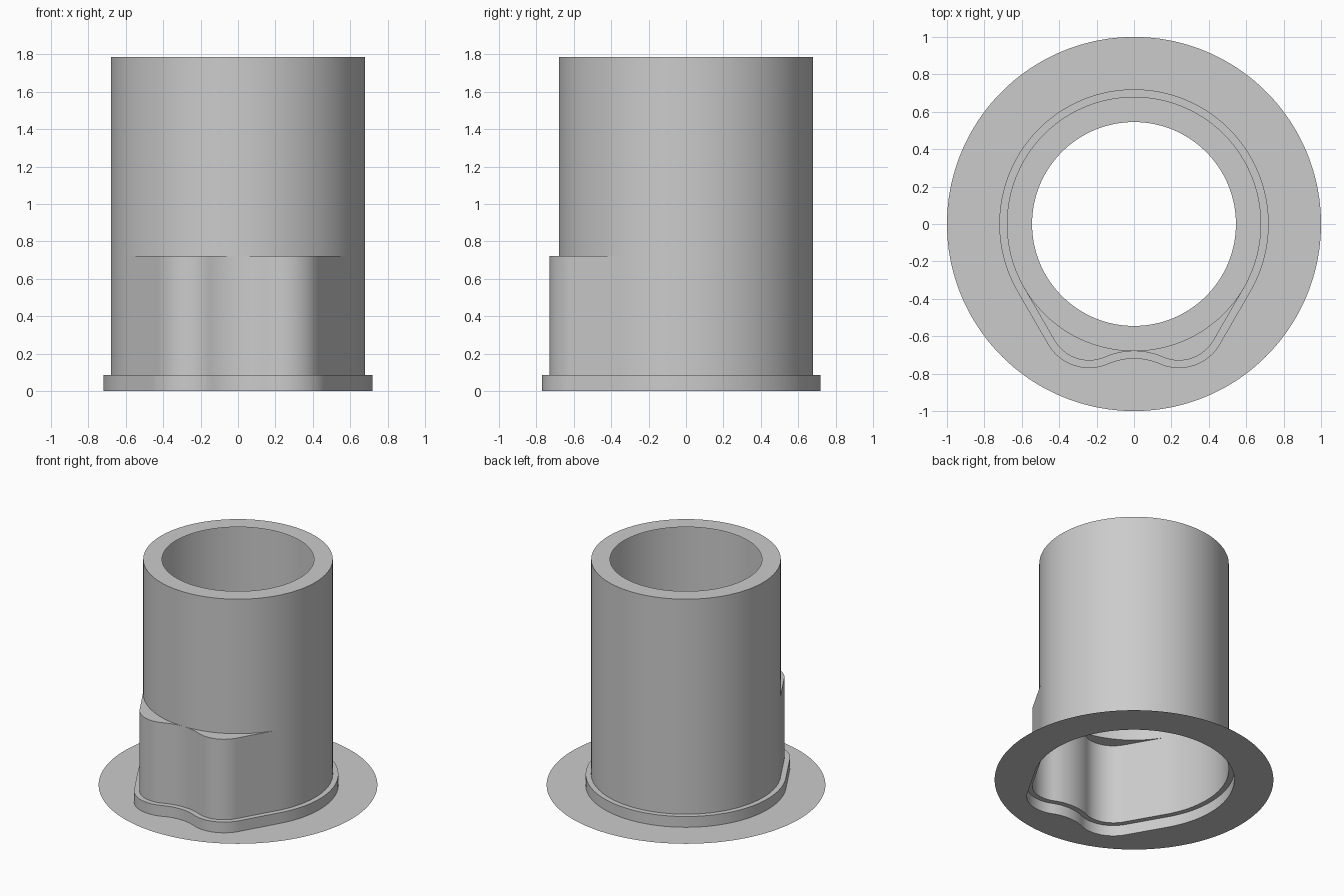
import bpy, bmesh, math
from mathutils import Vector

if "Cube" in bpy.data.objects:
    bpy.data.objects.remove(bpy.data.objects["Cube"])

R_BODY, R_BORE, R_FLANGE = 0.68, 0.545, 1.0
LIP = 0.04                                  # how far the collar stands out
Z_COLLAR, Z_BUMP, Z_TOP = 0.085, 0.722, 1.787

LOBE_X, LOBE_Y, LOBE_R = 0.24, -0.516, 0.214   # the two rounded lobes
DIP_R = 0.387                                  # hollow between the lobes
DIP_Y = -R_BODY - DIP_R

grey = bpy.data.materials.new("light grey")
grey.diffuse_color = (0.6, 0.6, 0.6, 1)
grey.use_nodes = True
grey.node_tree.nodes["Principled BSDF"].inputs["Base Color"].default_value = grey.diffuse_color


def arc(cx, cy, r, a0, a1, n):
    angles = [math.radians(a0 + (a1 - a0) * i / n) for i in range(n + 1)]
    return [Vector((cx + r * math.cos(a), cy + r * math.sin(a))) for a in angles]


def line(a, b, n=10):
    return [a.lerp(b, i / n) for i in range(1, n)]


def outline(d):
    """Round body with two lobes at the front, offset outwards by d."""
    t = math.degrees(math.atan2(LOBE_Y - DIP_Y, LOBE_X))
    back = arc(0, 0, R_BODY + d, -30, 210, 120)
    left = arc(-LOBE_X, LOBE_Y, LOBE_R + d, 210, 360 - t, 20)
    dip = arc(0, DIP_Y, DIP_R - d, 180 - t, t, 20)
    right = arc(LOBE_X, LOBE_Y, LOBE_R + d, 180 + t, 330, 20)
    return (back + line(back[-1], left[0]) + left + dip[1:-1]
            + right + line(right[-1], back[0]))


def ring(r, d=0.0):
    """Circle whose points line up with those of the outline."""
    return [p.normalized() * r for p in outline(d)]


def loft(name, sections):
    bm = bmesh.new()
    loops = [[bm.verts.new((p.x, p.y, z)) for p in pts] for pts, z in sections]
    for a, b in zip(loops, loops[1:]):
        for i in range(len(a)):
            j = (i + 1) % len(a)
            bm.faces.new((a[i], a[j], b[j], b[i]))
    bmesh.ops.remove_doubles(bm, verts=bm.verts, dist=0.0002)
    me = bpy.data.meshes.new(name)
    bm.to_mesh(me)
    bm.free()
    me.materials.append(grey)
    ob = bpy.data.objects.new(name, me)
    bpy.context.collection.objects.link(ob)
    bpy.ops.object.select_all(action='DESELECT')
    ob.select_set(True)
    bpy.context.view_layer.objects.active = ob
    bpy.ops.object.shade_smooth_by_angle(angle=math.radians(30))
    return ob


# Thin flat flange around the opening
loft("flange", [(ring(R_FLANGE, LIP), 0), (outline(LIP), 0)])

# Low collar with its inward step
loft("collar", [(outline(LIP), 0), (outline(LIP), Z_COLLAR), (outline(0), Z_COLLAR)])

# Lobed lower wall, closed over the lobes
loft("lobed_wall", [(outline(0), Z_COLLAR), (outline(0), Z_BUMP), (ring(R_BODY), Z_BUMP)])

# Round upper wall with the rim turned in at the top
loft("tube", [(ring(R_BODY), Z_BUMP), (ring(R_BODY), Z_TOP), (ring(R_BORE), Z_TOP)])
